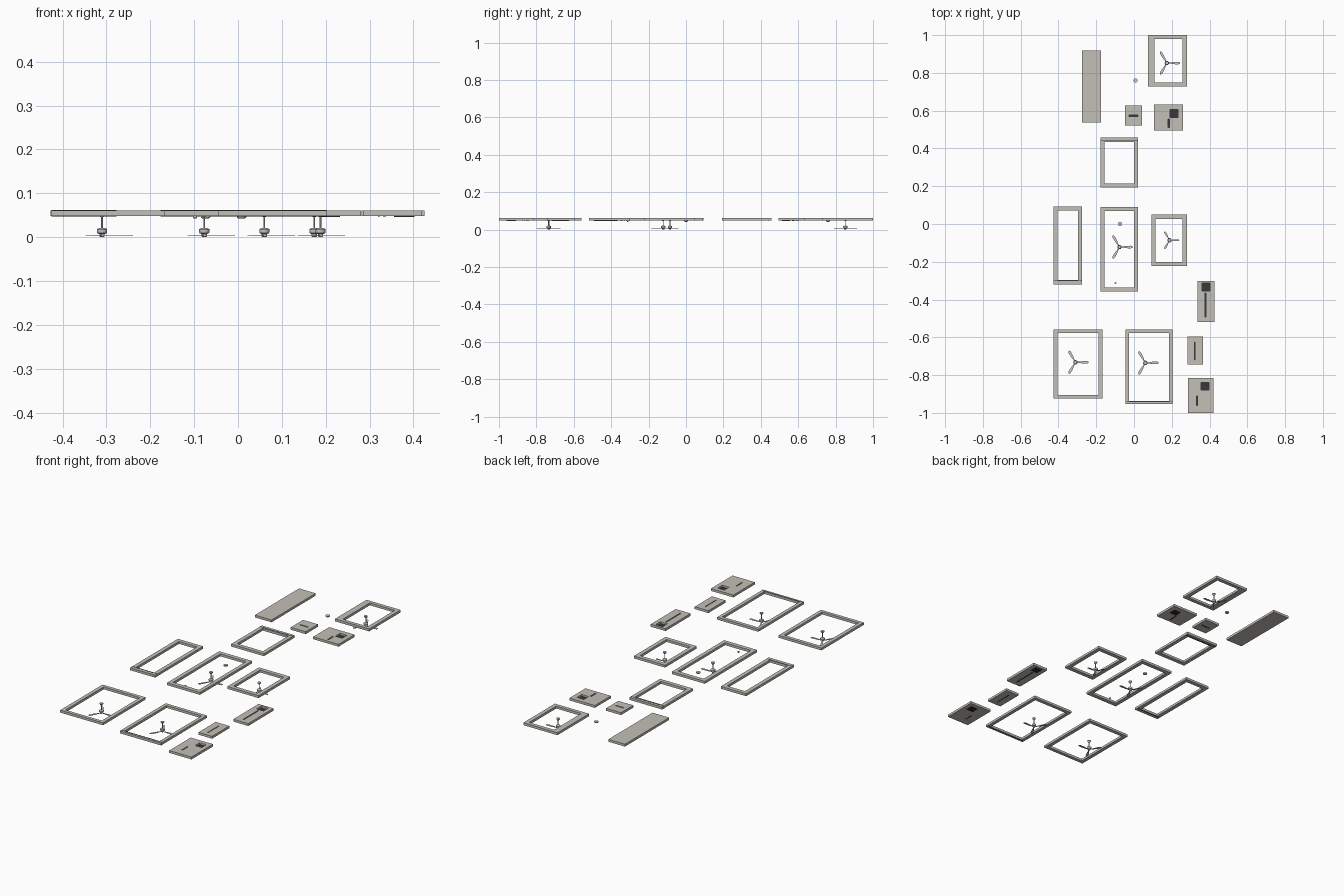
import bpy, bmesh
from math import cos, sin, pi
from mathutils import Matrix

if "Cube" in bpy.data.objects:
    bpy.data.objects.remove(bpy.data.objects["Cube"])

Z0, Z1 = 0.048, 0.061          # underside and top of every ceiling panel

dark = bpy.data.materials.new("dark_vent")
dark.diffuse_color = (0.04, 0.04, 0.045, 1)
dark.use_nodes = True
dark.node_tree.nodes["Principled BSDF"].inputs["Base Color"].default_value = dark.diffuse_color
warm = bpy.data.materials.new("warm_plaster")
warm.diffuse_color = (0.55, 0.53, 0.48, 1)
warm.use_nodes = True
warm.node_tree.nodes["Principled BSDF"].inputs["Base Color"].default_value = warm.diffuse_color


def make(name, bm, mat=None):
    bmesh.ops.recalc_face_normals(bm, faces=bm.faces)
    me = bpy.data.meshes.new(name)
    bm.to_mesh(me)
    bm.free()
    ob = bpy.data.objects.new(name, me)
    bpy.context.collection.objects.link(ob)
    if mat:
        me.materials.append(mat)
    return ob


def add_box(bm, x0, x1, y0, y1, z0, z1):
    m = Matrix.Translation(((x0 + x1) / 2, (y0 + y1) / 2, (z0 + z1) / 2))
    bmesh.ops.create_cube(bm, size=1, matrix=m @ Matrix.Diagonal((x1 - x0, y1 - y0, z1 - z0, 1)))


def box(name, x0, x1, y0, y1, z0, z1, mat=None):
    bm = bmesh.new()
    add_box(bm, x0, x1, y0, y1, z0, z1)
    return make(name, bm, mat)


def panel(name, rect, holes):
    """Ceiling slab with rectangular through holes."""
    ob = box(name, *rect, Z0, Z1, warm)
    if holes:
        bm = bmesh.new()
        for h in holes:
            add_box(bm, *h, Z0 - 0.01, Z1 + 0.01)
        cutter = make("hole_cutter", bm)
        cutter.hide_render = True
        mod = ob.modifiers.new("holes", 'BOOLEAN')
        mod.operation, mod.solver, mod.object = 'DIFFERENCE', 'EXACT', cutter
        bpy.context.view_layer.objects.active = ob
        bpy.ops.object.modifier_apply(modifier=mod.name)
        bpy.data.objects.remove(cutter)
    return ob


def slot_vent(name, r):
    """Thin linear diffuser in the bottom of a slot."""
    box(name, *r, Z0 - 0.001, Z0 + 0.004, dark)


def square_vent(name, r):
    """Square vent: backing plate with raised louvres."""
    x0, x1, y0, y1 = r
    bm = bmesh.new()
    add_box(bm, *r, Z0, Z0 + 0.003)
    n = 6
    for i in range(n):
        y = y0 + (y1 - y0) * (i + 0.5) / n
        add_box(bm, x0, x1, y - 0.001, y + 0.001, Z0 - 0.002, Z0)
    make(name, bm, dark)


def add_lathe(bm, cx, cy, profile, n=24):
    rings = [[bm.verts.new((cx + r * cos(2 * pi * i / n), cy + r * sin(2 * pi * i / n), z))
              for i in range(n)] for r, z in profile]
    for a, b in zip(rings, rings[1:]):
        for i in range(n):
            bm.faces.new((a[i], a[(i + 1) % n], b[(i + 1) % n], b[i]))
    bm.faces.new(rings[0])
    bm.faces.new(rings[-1])


def lathe(name, cx, cy, profile):
    bm = bmesh.new()
    add_lathe(bm, cx, cy, profile)
    ob = make(name, bm)
    bpy.ops.object.select_all(action='DESELECT')
    ob.select_set(True)
    bpy.context.view_layer.objects.active = ob
    bpy.ops.object.shade_smooth_by_angle()


def fan(name, cx, cy, s=1.0):
    # canopy, rod, motor housing and bottom cap
    lathe(name + "_canopy", cx, cy, [(0.004, 0.046), (0.009, 0.053), (0.009, 0.057)])
    lathe(name + "_rod", cx, cy, [(0.002, 0.018), (0.002, 0.050)])
    lathe(name + "_motor", cx, cy, [(0.004, 0.000), (0.006, 0.002), (0.006, 0.007), (0.0105, 0.009),
                                    (0.0115, 0.011), (0.0115, 0.018), (0.009, 0.020), (0.004, 0.021)])
    # three thin rounded blades
    outline = [(0.006, 0.003), (0.018, 0.003), (0.028, 0.005), (0.045, 0.0065),
               (0.060, 0.007), (0.067, 0.005), (0.070, 0.002)]
    outline = outline + [(x, -y) for x, y in reversed(outline)]
    bm = bmesh.new()
    for k in range(3):
        rot = Matrix.Translation((cx, cy, 0)) @ Matrix.Rotation(2 * pi * k / 3, 4, 'Z')
        lo = [bm.verts.new(rot @ Matrix.Translation((x * s, y * s, 0.0035)).translation) for x, y in outline]
        f = bm.faces.new(lo)
        ext = bmesh.ops.extrude_face_region(bm, geom=[f], use_keep_orig=True)
        for v in ext["geom"]:
            if isinstance(v, bmesh.types.BMVert):
                v.co.z += 0.0015
    make(name + "_blades", bm)


# Open ceiling frames: outer rectangle, inner opening
frames = {
    "back_right": ((0.074, 0.28, 0.728, 1.0), (0.108, 0.258, 0.748, 0.98)),
    "back_centre": ((-0.177, 0.021, 0.193, 0.458), (-0.155, 0.0, 0.215, 0.435)),
    "middle_left": ((-0.427, -0.275, -0.32, 0.093), (-0.405, -0.297, -0.297, 0.071)),
    "middle": ((-0.177, 0.021, -0.358, 0.091), (-0.155, 0.0, -0.336, 0.069)),
    "middle_right": ((0.092, 0.28, -0.223, 0.049), (0.114, 0.258, -0.201, 0.027)),
    "front_left": ((-0.425, -0.167, -0.923, -0.558), (-0.405, -0.187, -0.905, -0.577)),
    "front_centre": ((-0.045, 0.203, -0.952, -0.558), (-0.026, 0.184, -0.937, -0.577)),
}
for n, (outer, inner) in frames.items():
    panel(n + "_ceiling_frame", outer, [inner])

# Dark diffuser strips along one bar of three frames
for n, (x0, x1, y) in {"back_centre": (-0.177, 0.021, 0.443), "middle_left": (-0.425, -0.277, -0.301),
                       "front_centre": (-0.043, 0.202, -0.941)}.items():
    box(n + "_strip", x0, x1, y - 0.002, y + 0.002, Z0 - 0.001, Z1 + 0.0005, dark)

# Closed slabs: rectangle, slot, square vent
slabs = {
    "back_left": ((-0.275, -0.175, 0.538, 0.918), None, None),
    "back_small": ((-0.048, 0.042, 0.522, 0.628), (-0.027, 0.021, 0.570, 0.577), None),
    "back_vent": ((0.106, 0.259, 0.495, 0.633), (0.181, 0.188, 0.512, 0.557), (0.191, 0.233, 0.564, 0.606)),
    "right_vent": ((0.335, 0.425, -0.519, -0.302), (0.375, 0.381, -0.492, -0.365), (0.36, 0.402, -0.355, -0.313)),
    "right_small": ((0.282, 0.364, -0.743, -0.595), (0.319, 0.324, -0.72, -0.625), None),
    "front_vent": ((0.286, 0.42, -1.0, -0.815), (0.331, 0.337, -0.96, -0.91), (0.356, 0.397, -0.879, -0.838)),
}
for n, (rect, slot, sq) in slabs.items():
    panel(n + "_ceiling_slab", rect, [h for h in (slot, sq) if h])
    if slot:
        slot_vent(n + "_slot_diffuser", slot)
    if sq:
        square_vent(n + "_square_vent", sq)

# Ceiling fans
for n, cx, cy, s in [("back_fan", 0.174, 0.852, 1), ("middle_fan", -0.077, -0.122, 1),
                     ("small_fan", 0.188, -0.086, 0.75), ("front_left_fan", -0.31, -0.732, 1),
                     ("front_centre_fan", 0.06, -0.735, 1)]:
    fan(n, cx, cy, s)

# Round lamps and detector
for n, cx, cy, r in [("back_lamp", 0.008, 0.76, 0.011), ("middle_lamp", -0.074, 0.0, 0.011),
                     ("small_detector", -0.098, -0.312, 0.005)]:
    lathe(n, cx, cy, [(r * 0.5, 0.042), (r * 0.9, 0.044), (r, 0.047), (r, 0.05)])
